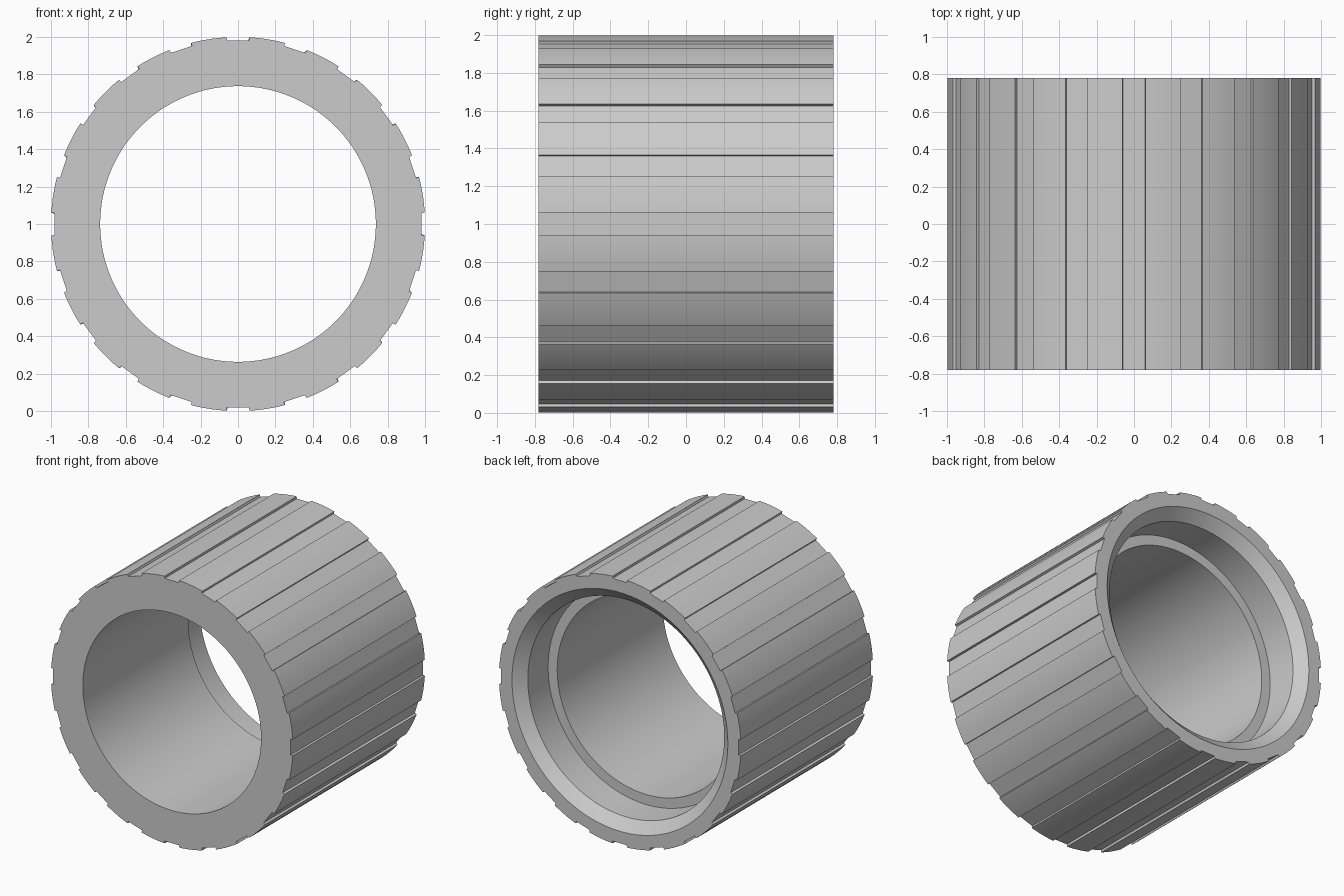
import bpy, bmesh
from math import sin, cos, radians, pi

if "Cube" in bpy.data.objects:
    bpy.data.objects.remove(bpy.data.objects["Cube"])

HALF = 0.78          # half length along y
TEETH = 20           # ribs around the outside
HALF_GROOVE = 3.5    # half groove width, degrees
ARC = 6              # points along each rib's arc
PER = ARC + 2
N = TEETH * PER

# Outer outline: each repeat is a shallow groove floor followed by a rib arc
pitch = 360 / TEETH
outline = []
for t in range(TEETH):
    base = t * pitch
    outline += [(0.983, base - HALF_GROOVE), (0.983, base + HALF_GROOVE)]
    for k in range(ARC):
        a = HALF_GROOVE + (pitch - 2 * HALF_GROOVE) * k / (ARC - 1)
        outline.append((1.0, base + a))


def circle(r):
    return [(r, (i - 0.5) * 360 / N) for i in range(N)]


# Cross-section rings: outside, back chamfer, counterbore, step, bore
sections = [
    (outline, -HALF),
    (outline, HALF),
    (circle(0.892), HALF),
    (circle(0.812), HALF - 0.072),
    (circle(0.812), HALF - 0.312),
    (circle(0.737), HALF - 0.312),
    (circle(0.737), -HALF),
]

bm = bmesh.new()
rings = [[bm.verts.new((r * sin(radians(a)), y, 1 + r * cos(radians(a)))) for r, a in pts]
         for pts, y in sections]
for s, ring in enumerate(rings):
    nxt = rings[(s + 1) % len(rings)]
    for i in range(N):
        j = (i + 1) % N
        bm.faces.new((ring[i], ring[j], nxt[j], nxt[i]))
bmesh.ops.recalc_face_normals(bm, faces=bm.faces)

mesh = bpy.data.meshes.new("ribbed_sleeve")
bm.to_mesh(mesh)
bm.free()
sleeve = bpy.data.objects.new("ribbed_sleeve", mesh)
bpy.context.collection.objects.link(sleeve)
bpy.context.view_layer.objects.active = sleeve
sleeve.select_set(True)
bpy.ops.object.shade_smooth_by_angle(angle=radians(25))
